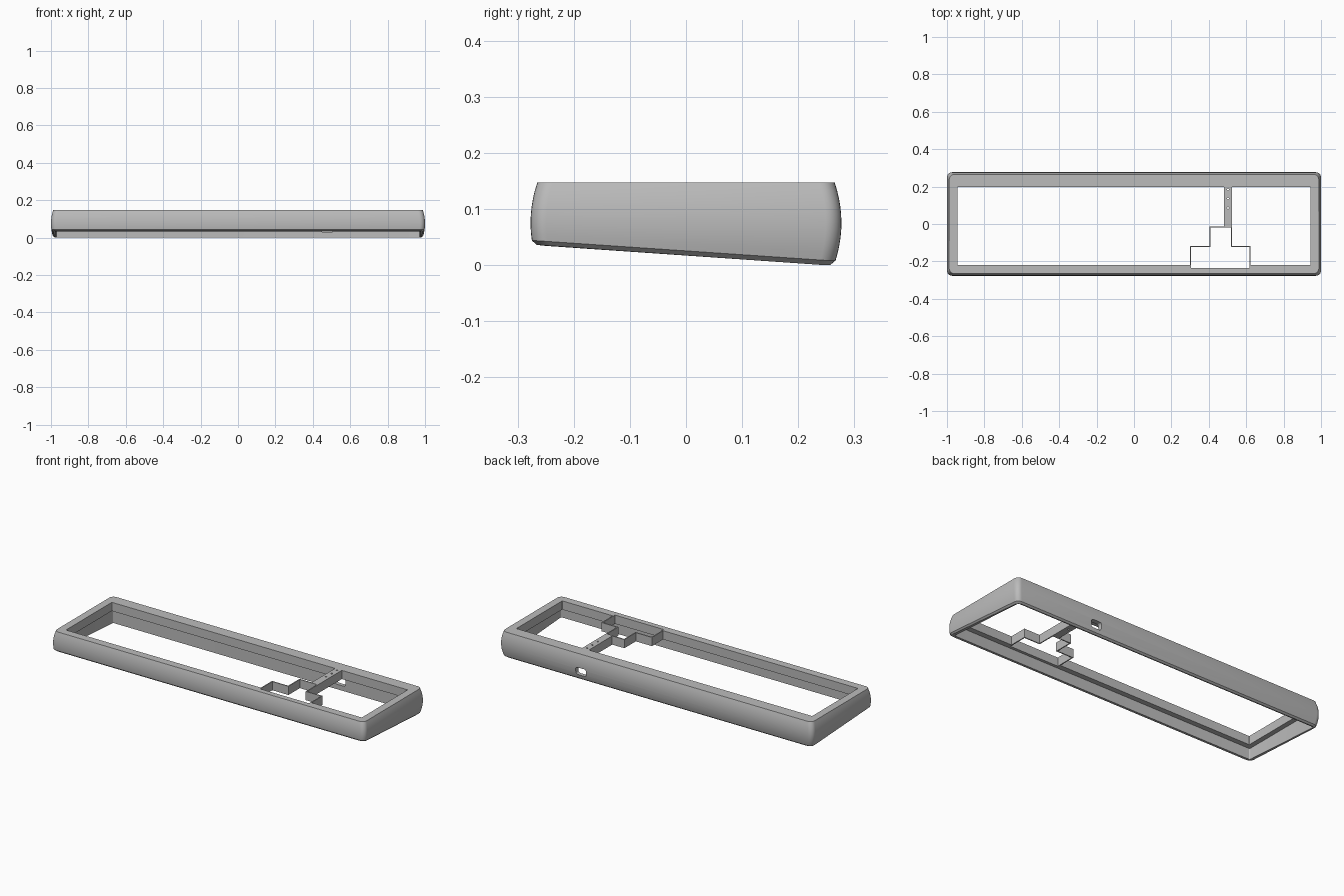
import bpy, bmesh, math
from mathutils import Vector

old = bpy.data.objects.get("Cube")
if old:
    bpy.data.objects.remove(old, do_unlink=True)

grey = bpy.data.materials.new("case grey")
grey.use_nodes = True
COLOUR = (0.5, 0.5, 0.5, 1)
grey.diffuse_color = COLOUR
grey.node_tree.nodes["Principled BSDF"].inputs["Base Color"].default_value = COLOUR

TOP, LIP_Z = 0.147, 0.097            # rim top and underside of the inner lip
HX, HY = 1.0, 0.277                  # widest half sizes
OPEN = (-0.944, 0.944, -0.220, 0.198)
CAVITY = (-0.972, 0.972, -0.250, 0.250)


def make_object(name, bm):
    bmesh.ops.recalc_face_normals(bm, faces=bm.faces)
    mesh = bpy.data.meshes.new(name)
    bm.to_mesh(mesh)
    bm.free()
    mesh.materials.append(grey)
    ob = bpy.data.objects.new(name, mesh)
    bpy.context.collection.objects.link(ob)
    return ob


def box(name, x0, x1, y0, y1, z0, z1):
    bm = bmesh.new()
    bmesh.ops.create_cube(bm, size=1)
    for v in bm.verts:
        v.co = Vector(((x0 + x1) / 2 + v.co.x * (x1 - x0),
                       (y0 + y1) / 2 + v.co.y * (y1 - y0),
                       (z0 + z1) / 2 + v.co.z * (z1 - z0)))
    return make_object(name, bm)


def rounded_rect(x0, x1, y0, y1, r, seg=6):
    pts = []
    corners = [(x1 - r, y1 - r), (x0 + r, y1 - r), (x0 + r, y0 + r), (x1 - r, y0 + r)]
    for k, (cx, cy) in enumerate(corners):
        for i in range(seg + 1):
            a = math.pi / 2 * (k + i / seg)
            pts.append((cx + r * math.cos(a), cy + r * math.sin(a)))
    return pts


def floor_z(y):
    """Sloping underside, lowest at the back."""
    return max(0.0, 0.0665 * (0.261 - y))


def bulge(z):
    """Inset of the curved outer wall at height z."""
    return 0.012 * ((z - 0.075) / 0.072) ** 2


def outer_ring(t, lift, chamfer=0.0):
    ring = []
    for x, y in rounded_rect(-HX, HX, -HY, HY, 0.028):
        base = floor_z(y) + lift
        z = base + t * (TOP - base)
        d = bulge(z) + chamfer
        ring.append((x * (1 - d / HX), y * (1 - d / HY), z))
    return ring


# Hollow frame: curved outer wall, flat rim, lip and wider cavity below
rings = [outer_ring(0, 0, 0.007)]
rings += [outer_ring(i / 10, 0.008) for i in range(11)]
lip = rounded_rect(*OPEN, 0.003)
cavity = rounded_rect(*CAVITY, 0.006)
rings += [[(x, y, TOP) for x, y in lip],
          [(x, y, LIP_Z) for x, y in lip],
          [(x, y, LIP_Z) for x, y in cavity],
          [(x, y, floor_z(y)) for x, y in cavity]]
bm = bmesh.new()
loops = [[bm.verts.new(p) for p in ring] for ring in rings]
n = len(loops[0])
for a, b in zip(loops, loops[1:] + loops[:1]):
    for i in range(n):
        j = (i + 1) % n
        bm.faces.new((a[i], a[j], b[j], b[i]))
frame = make_object("case_frame", bm)


def cut(target, cutter):
    cutter.hide_render = True
    mod = target.modifiers.new("cut", "BOOLEAN")
    mod.operation, mod.solver, mod.object = "DIFFERENCE", "EXACT", cutter
    bpy.context.view_layer.objects.active = target
    bpy.ops.object.modifier_apply(modifier=mod.name)
    bpy.data.objects.remove(cutter, do_unlink=True)


# Notch in the front lip
cut(frame, box("notch_cutter", 0.306, 0.617, -0.234, -0.19, 0.085, 0.17))

# Rounded port through the back wall
bm = bmesh.new()
port = [bm.verts.new((x, 0.2, z)) for x, z in rounded_rect(0.445, 0.511, 0.029, 0.072, 0.012)]
face = bm.faces.new(port)
ext = bmesh.ops.extrude_face_region(bm, geom=[face])
bmesh.ops.translate(bm, vec=(0, 0.15, 0),
                    verts=[g for g in ext["geom"] if isinstance(g, bmesh.types.BMVert)])
cut(frame, make_object("port_cutter", bm))

# Bridge from the back lip, with three small holes
bridge = box("bridge", 0.481, 0.524, -0.014, OPEN[3], LIP_Z, TOP)
for y in (0.086, 0.136, 0.184):
    bm = bmesh.new()
    bmesh.ops.create_cone(bm, cap_ends=True, segments=12, radius1=0.005, radius2=0.005, depth=0.2)
    bmesh.ops.translate(bm, vec=(0.5025, y, 0.12), verts=bm.verts)
    cut(bridge, make_object("hole_cutter", bm))

# Thin stepped wall around the key cluster: outer path and its inward offset
W = 0.006
outer = [(0.300, -0.220), (0.300, -0.118), (0.403, -0.118), (0.403, -0.014),
         (0.524, -0.014), (0.524, -0.118), (0.623, -0.118), (0.623, -0.220)]
shift = [(1, 0), (1, -1), (1, -1), (1, -1), (-1, -1), (-1, -1), (-1, -1), (-1, 0)]
inner = [(x + W * sx, y + W * sy) for (x, y), (sx, sy) in zip(outer, shift)]
bm = bmesh.new()
cols = [[bm.verts.new((*p, z)) for p, z in ((o, LIP_Z), (o, TOP), (i, TOP), (i, LIP_Z))]
        for o, i in zip(outer, inner)]
for a, b in zip(cols, cols[1:]):
    for k in range(4):
        m = (k + 1) % 4
        bm.faces.new((a[k], a[m], b[m], b[k]))
bm.faces.new(cols[0])
bm.faces.new(cols[-1])
make_object("cluster_wall", bm)

# Smooth curved walls, crisp edges
bpy.ops.object.select_all(action="DESELECT")
frame.select_set(True)
bpy.context.view_layer.objects.active = frame
bpy.ops.object.shade_smooth_by_angle(angle=math.radians(28))
